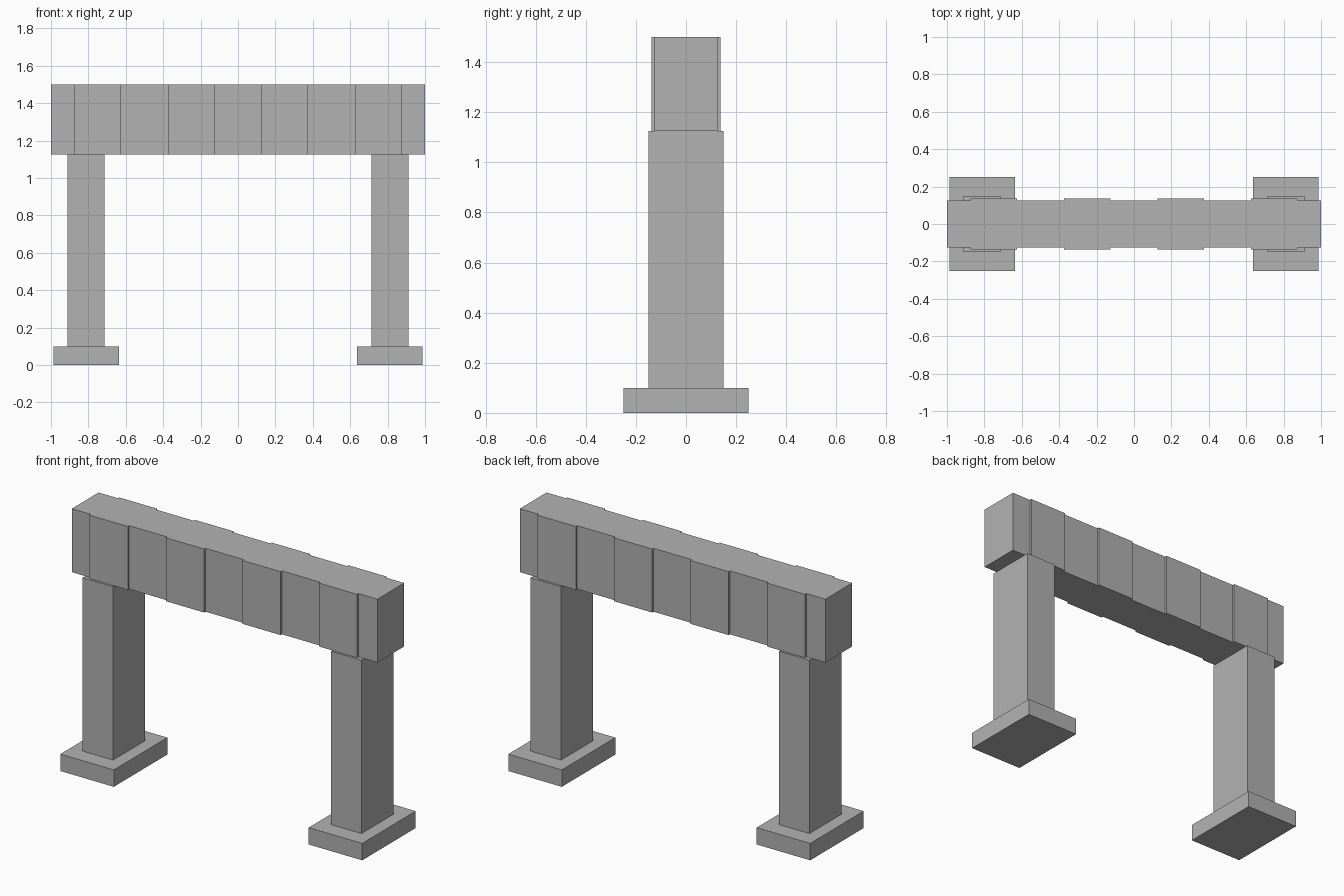
import bpy
import bmesh

cube = bpy.data.objects.get("Cube")
if cube:
    bpy.data.objects.remove(cube, do_unlink=True)

# Single concrete grey
COLOUR = (0.448, 0.448, 0.448, 1.0)
concrete = bpy.data.materials.new("concrete_grey")
concrete.use_nodes = True
concrete.diffuse_color = COLOUR
concrete.node_tree.nodes["Principled BSDF"].inputs["Base Color"].default_value = COLOUR


def prism(name, outline, bottom, top):
    """Extrude an anticlockwise xy outline from bottom to top."""
    bm = bmesh.new()
    base = bm.faces.new([bm.verts.new((x, y, bottom)) for x, y in outline])
    grown = bmesh.ops.extrude_face_region(bm, geom=[base], use_keep_orig=True)
    for v in grown["geom"]:
        if isinstance(v, bmesh.types.BMVert):
            v.co.z = top
    bmesh.ops.recalc_face_normals(bm, faces=bm.faces)
    mesh = bpy.data.meshes.new(name)
    bm.to_mesh(mesh)
    bm.free()
    mesh.materials.append(concrete)
    obj = bpy.data.objects.new(name, mesh)
    bpy.context.collection.objects.link(obj)
    return obj


def block(name, x, half_x, half_y, bottom, top):
    outline = [(x - half_x, -half_y), (x + half_x, -half_y),
               (x + half_x, half_y), (x - half_x, half_y)]
    return prism(name, outline, bottom, top)


FOOT_TOP, POST_TOP, BEAM_TOP = 0.1, 1.125, 1.5

# Footings and posts
for side, sign in (("left", 1), ("right", -1)):
    x = sign * 0.8125
    block(side + "_footing", x, 0.175, 0.25, 0, FOOT_TOP)
    block(side + "_post", x, 0.1, 0.15, FOOT_TOP, POST_TOP)

# Beam with four shallow raised panels on each long side
SLIM, THICK = 0.125, 0.1375
front = [(-1, -SLIM)]
for i in range(4):
    start = -0.875 + 0.5 * i
    end = start + 0.25
    front += [(start, -SLIM), (start, -THICK), (end, -THICK), (end, -SLIM)]
front.append((1, -SLIM))
back = [(x, -y) for x, y in reversed(front)]
prism("beam", front + back, POST_TOP, BEAM_TOP)
